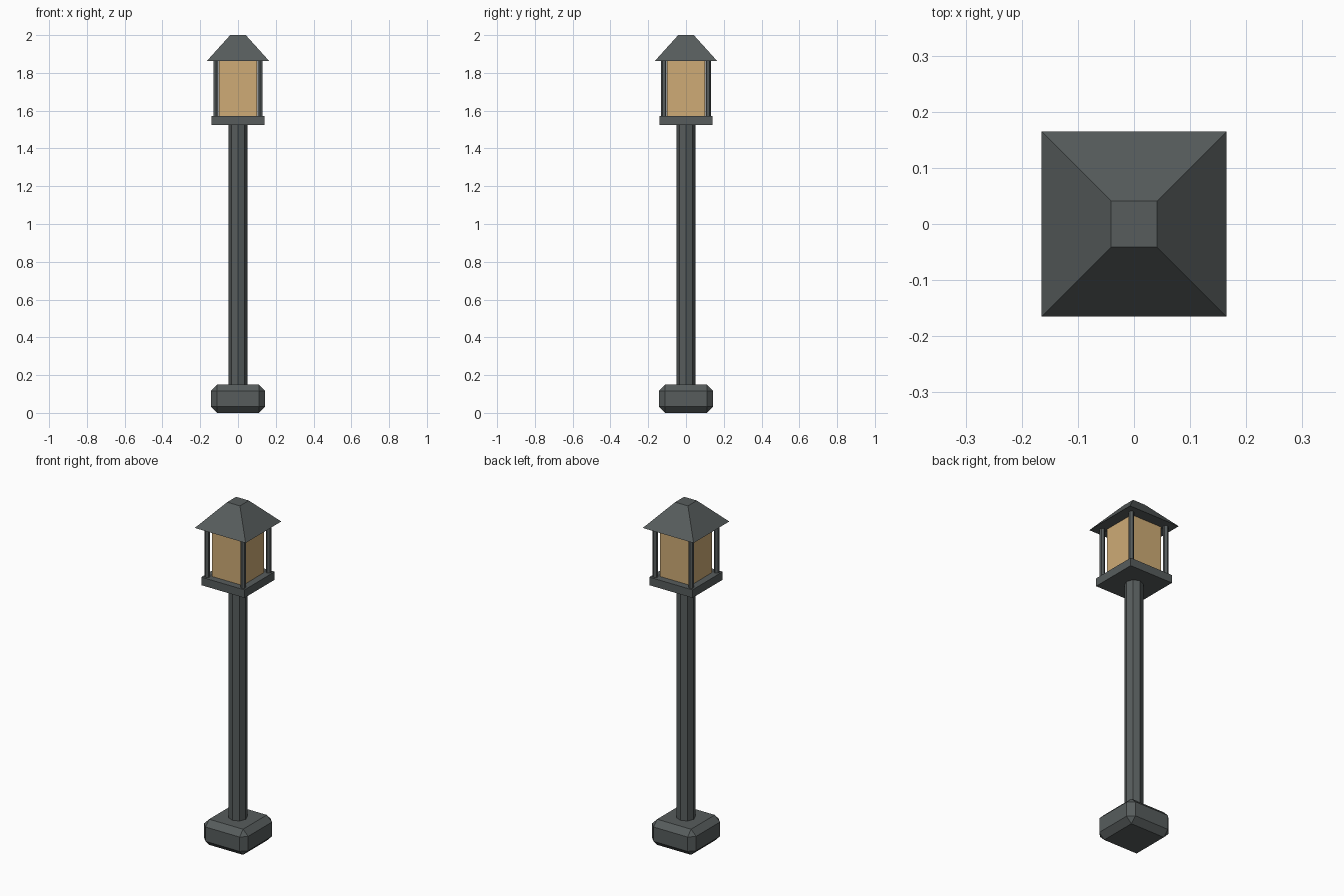
import bpy, bmesh, math

if "Cube" in bpy.data.objects:
    bpy.data.objects.remove(bpy.data.objects["Cube"])


def material(name, rgb):
    m = bpy.data.materials.new(name)
    m.diffuse_color = (*rgb, 1.0)
    m.use_nodes = True
    m.node_tree.nodes["Principled BSDF"].inputs["Base Color"].default_value = m.diffuse_color
    return m


iron = material("dark grey iron", (0.095, 0.108, 0.108))
amber = material("amber glass", (0.62, 0.41, 0.18))


def finish(name, bm, mat):
    mesh = bpy.data.meshes.new(name)
    bm.to_mesh(mesh)
    bm.free()
    mesh.materials.append(mat)
    obj = bpy.data.objects.new(name, mesh)
    bpy.context.collection.objects.link(obj)
    return obj


def box(name, half, z0, z1, mat, bevel=0.0, top_scale=1.0):
    """Square block; the top can taper and the edges can be chamfered."""
    bm = bmesh.new()
    bmesh.ops.create_cube(bm, size=2)
    for v in bm.verts:
        s = half * (top_scale if v.co.z > 0 else 1.0)
        v.co = (v.co.x * s, v.co.y * s, z1 if v.co.z > 0 else z0)
    if bevel:
        bmesh.ops.bevel(bm, geom=bm.edges[:], offset=bevel, segments=1,
                        affect='EDGES', profile=0.5)
    return finish(name, bm, mat)


def rod(name, x, y, radius, sides, z0, z1, mat):
    """Upright prism with a corner pointing along y."""
    bm = bmesh.new()
    ring = []
    for i in range(sides):
        a = math.pi / 2 + 2 * math.pi * i / sides
        ring.append(bm.verts.new((x + radius * math.cos(a), y + radius * math.sin(a), z0)))
    face = bm.faces.new(ring)
    top = bmesh.ops.extrude_face_region(bm, geom=[face])["geom"]
    for v in top:
        if isinstance(v, bmesh.types.BMVert):
            v.co.z = z1
    bmesh.ops.recalc_face_normals(bm, faces=bm.faces[:])
    return finish(name, bm, mat)


# Chamfered foot and octagonal pole
box("base", 0.143, 0.0, 0.15, iron, bevel=0.033)
rod("pole", 0, 0, 0.05, 8, 0.14, 1.53, iron)

# Lantern: tray, glass, corner posts and tapered roof
box("lantern_tray", 0.14, 1.525, 1.572, iron)
box("lantern_glass", 0.10, 1.57, 1.87, amber)
for sx, sy, label in ((-1, -1, "front_left"), (1, -1, "front_right"),
                      (-1, 1, "back_left"), (1, 1, "back_right")):
    rod("post_" + label, sx * 0.117, sy * 0.117, 0.015, 6, 1.565, 1.87, iron)
box("roof", 0.165, 1.863, 2.0, iron, top_scale=0.25)
